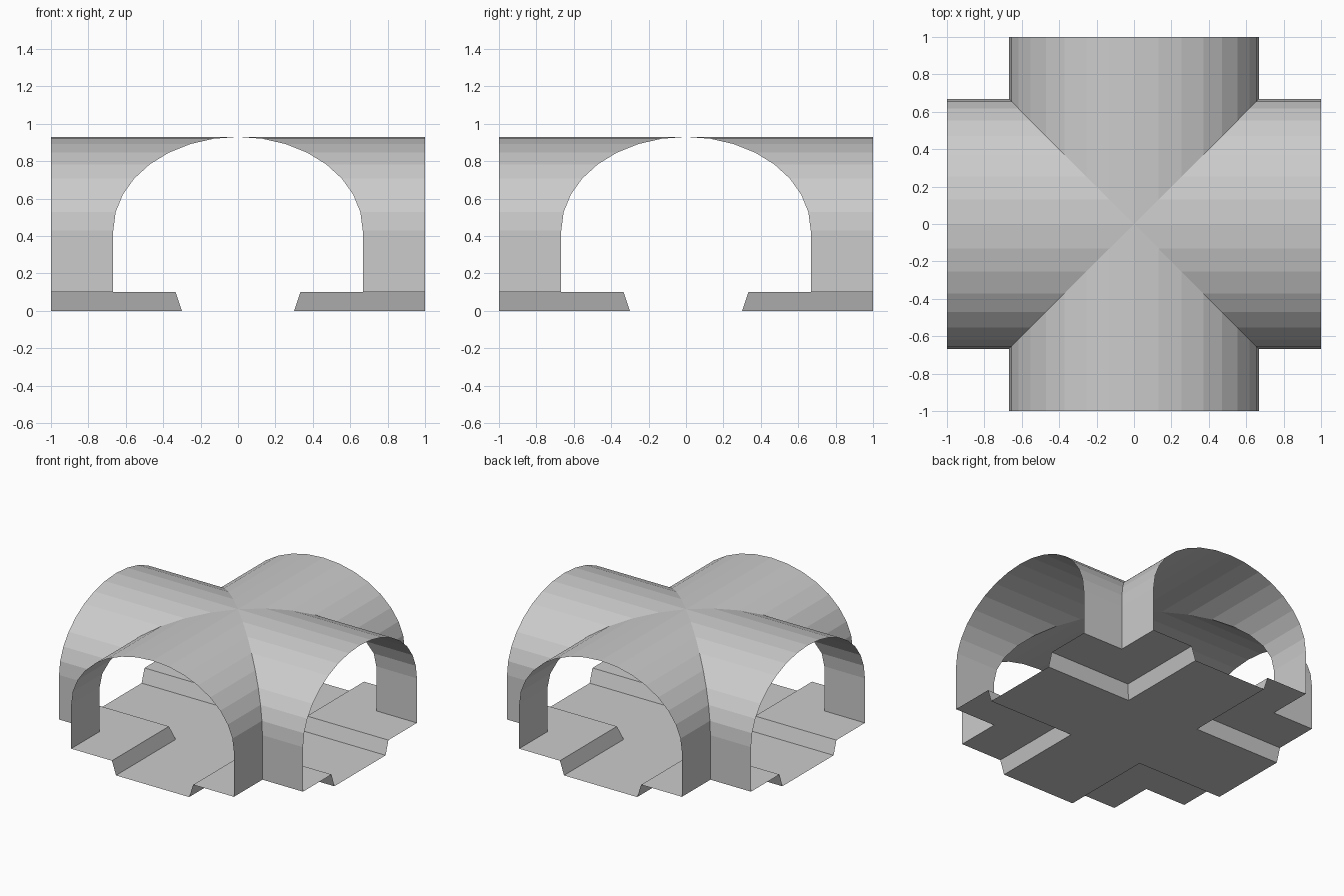
import bpy, bmesh, math
from mathutils import Matrix, Vector

if "Cube" in bpy.data.objects:
    bpy.data.objects.remove(bpy.data.objects["Cube"])

HALF = 1.0            # arm length from the centre
WALL = 0.667          # half width of each passage
SPRING, RISE = 0.43, 0.50
SEGMENTS = 8


def crossing(name, profile):
    """Sweep a half profile (x, z) along four arms, mitred on the diagonals."""
    bm = bmesh.new()
    for quarter in range(4):
        turn = Matrix.Rotation(quarter * math.pi / 2, 3, 'Z')
        for side in (1, -1):
            for (xa, za), (xb, zb) in zip(profile, profile[1:]):
                corners = [(xa, xa, za), (xb, xb, zb), (xb, HALF, zb), (xa, HALF, za)]
                if side < 0:
                    corners.reverse()
                bm.faces.new([bm.verts.new(turn @ Vector((side * x, y, z)))
                              for x, y, z in corners])
    bmesh.ops.remove_doubles(bm, verts=bm.verts, dist=1e-4)
    mesh = bpy.data.meshes.new(name)
    bm.to_mesh(mesh)
    bm.free()
    obj = bpy.data.objects.new(name, mesh)
    bpy.context.collection.objects.link(obj)
    return obj


# Sunken channel with sloped sides
crossing("floor_channel", [(0, 0), (0.30, 0), (0.333, 0.10)])

# Raised walkways along the channel
crossing("side_walkways", [(0.333, 0.10), (WALL, 0.10)])

# Upright walls at the four corners
crossing("corner_walls", [(WALL, 0.10), (WALL, SPRING)])

# Groin vault: two crossing half-ellipse barrels
angles = [i * math.pi / 2 / SEGMENTS for i in range(SEGMENTS + 1)]
crossing("vaulted_roof", [(WALL * math.cos(a), SPRING + RISE * math.sin(a)) for a in angles])
